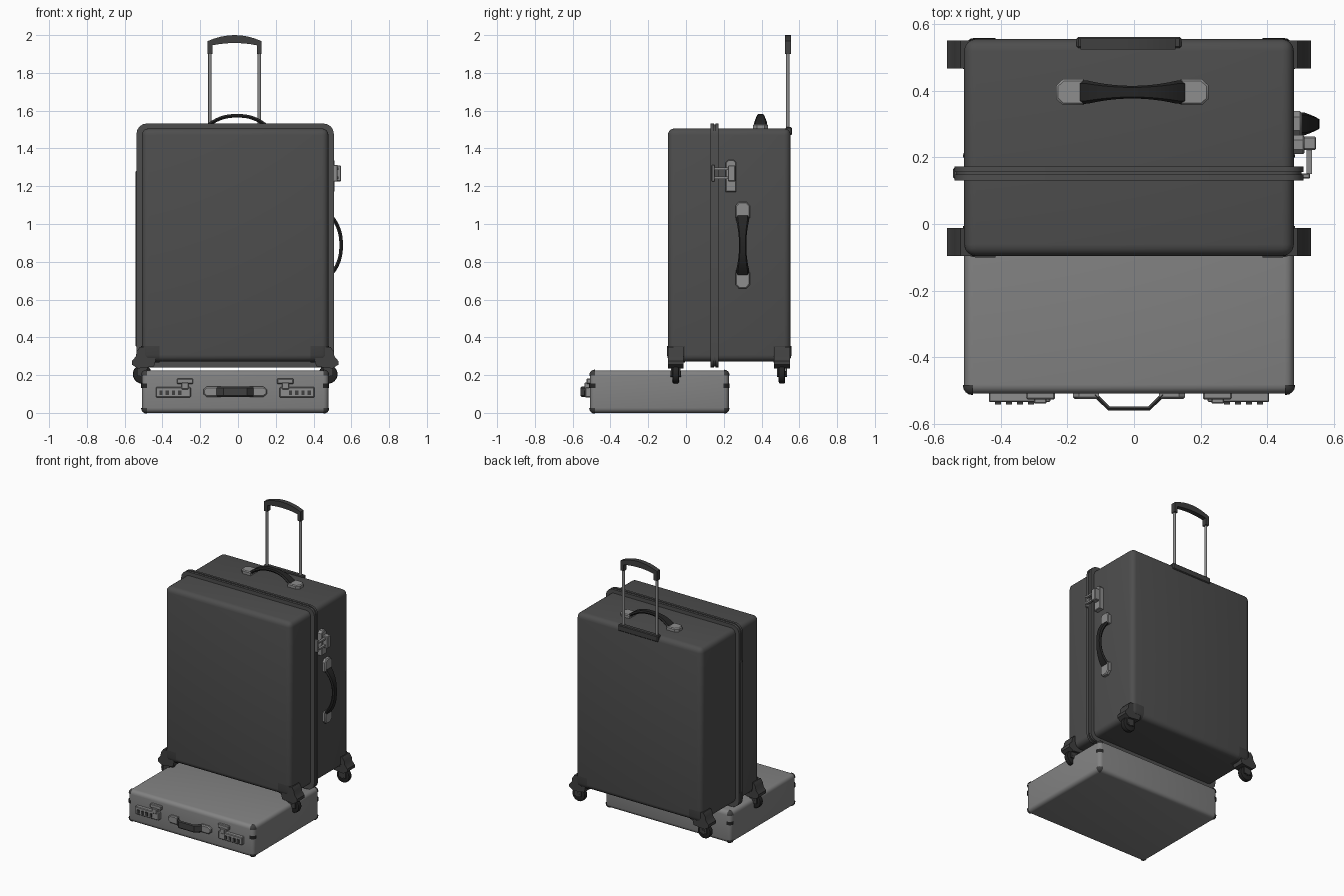
import bpy, bmesh, math
from mathutils import Matrix, Vector

if "Cube" in bpy.data.objects:
    bpy.data.objects.remove(bpy.data.objects["Cube"])

CX = -0.015  # shared centre line of both cases


def material(name, v):
    m = bpy.data.materials.new(name)
    m.diffuse_color = (v, v, v, 1)
    m.use_nodes = True
    m.node_tree.nodes["Principled BSDF"].inputs["Base Color"].default_value = m.diffuse_color
    return m


BODY = material("dark grey shell", 0.075)
CHAR = material("charcoal plastic", 0.05)
BLACK = material("black rubber", 0.018)
SILVER = material("silver metal", 0.27)
ALU = material("grey aluminium", 0.225)


def finish(name, bm, mat):
    bmesh.ops.recalc_face_normals(bm, faces=bm.faces[:])
    me = bpy.data.meshes.new(name)
    bm.to_mesh(me)
    bm.free()
    me.materials.append(mat)
    ob = bpy.data.objects.new(name, me)
    bpy.context.collection.objects.link(ob)
    return ob


def rounded(c, size, r, seg=3):
    bm = bmesh.new()
    bmesh.ops.create_cube(bm, size=1)
    bmesh.ops.scale(bm, vec=size, verts=bm.verts)
    if r:
        bmesh.ops.bevel(bm, geom=bm.edges[:], offset=r, segments=seg, profile=0.5, affect='EDGES')
    bmesh.ops.translate(bm, vec=c, verts=bm.verts)
    return bm


def box(name, lo, hi, mat, r=0.0, seg=1):
    lo, hi = Vector(lo), Vector(hi)
    return finish(name, rounded((lo + hi) / 2, hi - lo, r, seg), mat)


def shell(name, c, size, r, cuts, keep, mat):
    """Thin skin over a rounded box, trimmed to the faces that keep() accepts."""
    bm = rounded(c, [s + 0.008 for s in size], r, 4)
    c = Vector(c)
    for axis, d in cuts:
        for s in (-1, 1):
            n = Vector((0, 0, 0))
            n[axis] = 1
            bmesh.ops.bisect_plane(bm, geom=bm.verts[:] + bm.edges[:] + bm.faces[:],
                                   plane_co=c + n * d * s, plane_no=n)
    dead = [f for f in bm.faces if not keep(f.calc_center_median() - c)]
    bmesh.ops.delete(bm, geom=dead, context='FACES')
    return finish(name, bm, mat)


def frame(s, w, h, o):
    m = Matrix((s, w, h)).transposed().to_4x4()
    m.translation = o
    return m


X, Y, Z = Vector((1, 0, 0)), Vector((0, 1, 0)), Vector((0, 0, 1))


def prism(name, pts, h0, h1, m, mat, bevel=0.0):
    """Outline in the (s, w) plane of frame m, extruded along h."""
    bm = bmesh.new()
    lo = [bm.verts.new((a, b, h0)) for a, b in pts]
    hi = [bm.verts.new((a, b, h1)) for a, b in pts]
    bm.faces.new(lo)
    top = bm.faces.new(hi)
    n = len(pts)
    for i in range(n):
        bm.faces.new((lo[i], lo[(i + 1) % n], hi[(i + 1) % n], hi[i]))
    if bevel:
        bmesh.ops.bevel(bm, geom=top.edges[:], offset=bevel, segments=1, affect='EDGES')
    bm.transform(m)
    return finish(name, bm, mat)


def strap(name, path, width, t, m, mat):
    """Rectangular strip following (s, h) points, with width varying along it."""
    bm = bmesh.new()
    rings = []
    for i, p in enumerate(path):
        a, b = path[max(i - 1, 0)], path[min(i + 1, len(path) - 1)]
        d = Vector((b[0] - a[0], b[1] - a[1])).normalized()
        nx, nh = -d.y * t / 2, d.x * t / 2
        w = width(p[0]) / 2
        rings.append([bm.verts.new((p[0] + k * nx, j * w * q, p[1] + k * nh))
                      for k, j, q in ((1, 1, .75), (0, 1, 1), (-1, 1, .75),
                                      (-1, -1, .75), (0, -1, 1), (1, -1, .75))])
    for r0, r1 in zip(rings, rings[1:]):
        for i in range(6):
            bm.faces.new((r0[i], r0[(i + 1) % 6], r1[(i + 1) % 6], r1[i]))
    bm.faces.new(rings[0])
    bm.faces.new(rings[-1])
    bm.transform(m)
    return finish(name, bm, mat)


def cylinder(name, c, r, depth, axis, mat, sides=24, bevel=0.0):
    bm = bmesh.new()
    bmesh.ops.create_cone(bm, cap_ends=True, segments=sides, radius1=r, radius2=r, depth=depth)
    if bevel:
        rim = [e for e in bm.edges if abs(e.verts[0].co.z - e.verts[1].co.z) < 1e-5]
        bmesh.ops.bevel(bm, geom=rim, offset=bevel, segments=2, profile=0.5, affect='EDGES')
    bm.transform(Matrix.Translation(c) @ axis.to_track_quat('Z', 'Y').to_matrix().to_4x4())
    return finish(name, bm, mat)


def round_rect(w, h, r, n=4):
    pts = []
    for k, (sx, sy) in enumerate(((1, 1), (-1, 1), (-1, -1), (1, -1))):
        for i in range(n + 1):
            a = math.pi / 2 * (k + i / n)
            pts.append((sx * (w / 2 - r) + r * math.cos(a), sy * (h / 2 - r) + r * math.sin(a)))
    return pts


# ---- Upright suitcase body and closing band
BC, BS = (CX, 0.229, 0.889), (0.988, 0.650, 1.234)
finish("suitcase_body", rounded(BC, BS, 0.035, 4), BODY)
band_frame = frame(X, Z, -Y, (CX, 0.152, 0.886))
for i, (a, b, g) in enumerate(((-0.021, -0.004, 0), (-0.005, 0.005, 0.012), (0.004, 0.021, 0))):
    prism(f"closing_band_{i}", round_rect(1.045 - g, 1.292 - g, 0.055), a, b, band_frame, BODY)
box("hinge_strip", (-0.542, 0.135, 0.35), (-0.50, 0.169, 1.28), BODY, 0.004)

# ---- Corner guards, caster housings and wheels
shell("corner_guards", BC, BS, 0.038, ((0, 0.40), (1, 0.235), (2, 0.535)),
      lambda p: abs(p.x) > 0.40 and abs(p.y) > 0.235 and p.z < -0.535, CHAR)
housing = [(0.45, 0.345), (0.505, 0.35), (0.522, 0.325), (0.525, 0.30), (0.546, 0.275),
           (0.546, 0.255), (0.515, 0.235), (0.43, 0.245), (0.42, 0.28)]
for sx, side in ((-1, "left"), (1, "right")):
    for sy, end in ((-1, "front"), (1, "rear")):
        tag = f"{end}_{side}"
        pts = [(sx * a, z) for a, z in housing]
        cy = 0.227 + sy * 0.281
        prism("caster_housing_" + tag, pts, -0.042, 0.042, frame(X, Z, -Y, (CX, cy, 0)), CHAR)
        wx = CX + sx * 0.492
        for k in (-1, 1):
            y = cy + k * 0.022
            box(f"caster_fork_{tag}_{k}", (wx - 0.027, y - 0.004, 0.195),
                (wx + 0.027, y + 0.004, 0.255), CHAR)
        cylinder("wheel_" + tag, (wx, cy, 0.205), 0.05, 0.034, Y, BLACK, 24, 0.008)
        cylinder("wheel_hub_" + tag, (wx, cy, 0.205), 0.016, 0.054, Y, CHAR, 12)


# ---- Arched carry handles on the top and the right side
def carry_handle(name, m):
    L = 0.155
    n = 14
    path = [(L * (2 * i / n - 1), 0.014 + 0.053 * (1 - abs(2 * i / n - 1) ** 2.4)) for i in range(n + 1)]
    strap(name + "_grip", path, lambda s: 0.038 + 0.032 * min(1, (s / 0.135) ** 2), 0.019, m, BLACK)
    for k in (-1, 1):
        pts = [(0.145, -0.039), (0.208, -0.039), (0.229, -0.02),
               (0.229, 0.02), (0.208, 0.039), (0.145, 0.039)]
        prism(f"{name}_mount_{k}", [(k * a, b) for a, b in pts], -0.002, 0.024, m, SILVER, 0.006)


carry_handle("top_handle", frame(X, Y, Z, (CX + 0.01, 0.395, 1.506)))
carry_handle("side_handle", frame(Z, -Y, X, (0.479, 0.300, 0.888)))

# ---- Telescopic pull handle
n = 8
outer = [(0.143 * (2 * i / n - 1), 2.0 - 0.032 * (2 * i / n - 1) ** 2) for i in range(n + 1)]
inner = [(0.118 * (1 - 2 * i / n), 1.958 - 0.012 * (1 - 2 * i / n) ** 2) for i in range(n + 1)]
grip = [(-0.143, 1.90)] + outer + [(0.143, 1.90), (0.118, 1.90)] + inner + [(-0.118, 1.90)]
prism("pull_grip", grip, -0.0165, 0.0165, frame(X, Z, -Y, (CX - 0.003, 0.54, 0)), CHAR)
for k in (-1, 1):
    cylinder(f"pull_rod_{k}", (CX - 0.003 + k * 0.131, 0.539, 1.70), 0.009, 0.44, Z, SILVER, 12)
box("pull_handle_base", (-0.172, 0.527, 1.47), (0.142, 0.561, 1.513), CHAR, 0.005)

# ---- Side lock with two prongs reaching over the band
LK = frame(Z, -Y, X, (0.479, 0.238, 1.255))
prism("side_lock_plate", [(-0.085, -0.028), (0.07, -0.028), (0.085, -0.014), (0.085, 0.014),
                          (0.07, 0.028), (-0.085, 0.028)], -0.003, 0.032, LK, SILVER, 0.004)
box("side_lock_block", (0.50, 0.222, 1.225), (0.546, 0.262, 1.31), SILVER, 0.004)
for i, z in enumerate((1.245, 1.292)):
    box(f"side_lock_prong_{i}", (0.517, 0.15, z - 0.006), (0.533, 0.225, z + 0.006), SILVER)
box("side_lock_catch", (0.50, 0.136, 1.225), (0.528, 0.152, 1.312), SILVER, 0.003)

# ---- Flat briefcase with corner caps
CC, CS = (CX, -0.141, 0.1125), (0.988, 0.735, 0.225)
finish("briefcase_body", rounded(CC, CS, 0.027, 4), ALU)
shell("briefcase_corner_caps", CC, CS, 0.029, ((0, 0.468), (1, 0.341), (2, 0.086)),
      lambda p: abs(p.x) > 0.468 and abs(p.y) > 0.341 and abs(p.z) > 0.086, CHAR)
shell("briefcase_corner_tabs", CC, CS, 0.029, ((0, 0.466), (1, 0.339), (2, 0.02), (2, 0.044)),
      lambda p: abs(p.x) > 0.466 and abs(p.y) > 0.339 and 0.02 < abs(p.z) < 0.044 and p.z > 0, BLACK)

# ---- Briefcase combination latches
F = -0.508
for k, side in ((-1, "left"), (1, "right")):
    def part(name, a, b, z0, z1, d, mat, r=0.0):
        x0, x1 = sorted((CX + k * a, CX + k * b))
        return box(f"latch_{name}_{side}", (x0, F - d, z0), (x1, F + 0.004, z1), mat, r)
    part("plate", 0.235, 0.42, 0.082, 0.136, 0.026, SILVER, 0.004)
    part("hasp", 0.222, 0.308, 0.153, 0.182, 0.018, SILVER, 0.004)
    part("stem", 0.247, 0.285, 0.125, 0.16, 0.03, SILVER, 0.003)
    for i in range(4):
        a = 0.285 + i * 0.033
        part(f"dial_{i}", a, a + 0.017, 0.094, 0.118, 0.033, CHAR)

# ---- Briefcase handle
HF = frame(X, Z, -Y, (CX, F, 0.112))
for k in (-1, 1):
    pts = [(0.09, -0.027), (0.15, -0.027), (0.168, -0.012), (0.168, 0.012), (0.15, 0.027), (0.09, 0.027)]
    prism(f"briefcase_handle_mount_{k}", [(k * a, b) for a, b in pts], -0.003, 0.017, HF, SILVER, 0.006)
strap("briefcase_handle_grip", [(-0.102, 0.004), (-0.06, 0.045), (0.06, 0.045), (0.102, 0.004)],
      lambda s: 0.056, 0.013, HF, CHAR)

# ---- Smooth shading, keeping hard edges
bpy.ops.object.select_all(action='SELECT')
bpy.context.view_layer.objects.active = bpy.data.objects["suitcase_body"]
bpy.ops.object.shade_smooth_by_angle(angle=math.radians(35))
